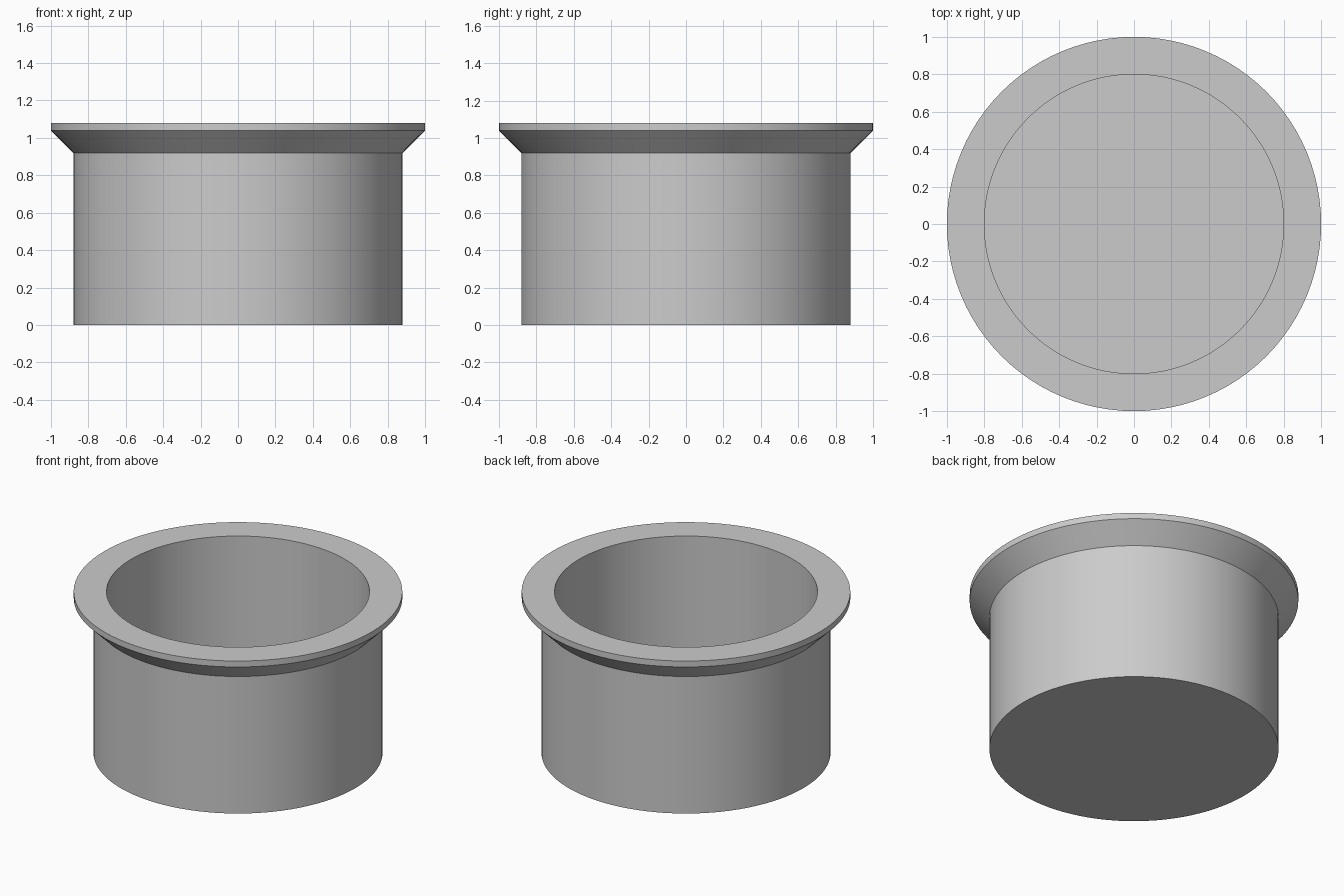
import bpy, bmesh, math

if "Cube" in bpy.data.objects:
    bpy.data.objects.remove(bpy.data.objects["Cube"], do_unlink=True)

SEGMENTS = 96

# Plain grey material
grey = bpy.data.materials.new("plain_grey")
grey.use_nodes = True
colour = (0.6, 0.6, 0.6, 1)
grey.diffuse_color = colour
grey.node_tree.nodes["Principled BSDF"].inputs["Base Color"].default_value = colour

# Wall and rim section (radius, height), from outer base to inner floor
profile = [(0.88, 0), (0.88, 0.92), (1, 1.04), (1, 1.08), (0.8, 1.08), (0.8, 0.08)]

bm = bmesh.new()
rings = []
for radius, height in profile:
    ring = []
    for i in range(SEGMENTS):
        a = math.tau * i / SEGMENTS
        ring.append(bm.verts.new((radius * math.cos(a), radius * math.sin(a), height)))
    rings.append(ring)

# Side bands
for low, high in zip(rings, rings[1:]):
    for i in range(SEGMENTS):
        j = (i + 1) % SEGMENTS
        bm.faces.new((low[i], low[j], high[j], high[i]))

# Underside and inner floor
bm.faces.new(list(reversed(rings[0])))
bm.faces.new(rings[-1])
bmesh.ops.recalc_face_normals(bm, faces=bm.faces)

mesh = bpy.data.meshes.new("flanged_cup")
bm.to_mesh(mesh)
bm.free()
mesh.materials.append(grey)
cup = bpy.data.objects.new("flanged_cup", mesh)
bpy.context.collection.objects.link(cup)

# Smooth round walls with crisp edges
bpy.ops.object.select_all(action="DESELECT")
cup.select_set(True)
bpy.context.view_layer.objects.active = cup
bpy.ops.object.shade_smooth_by_angle(angle=math.radians(30))
